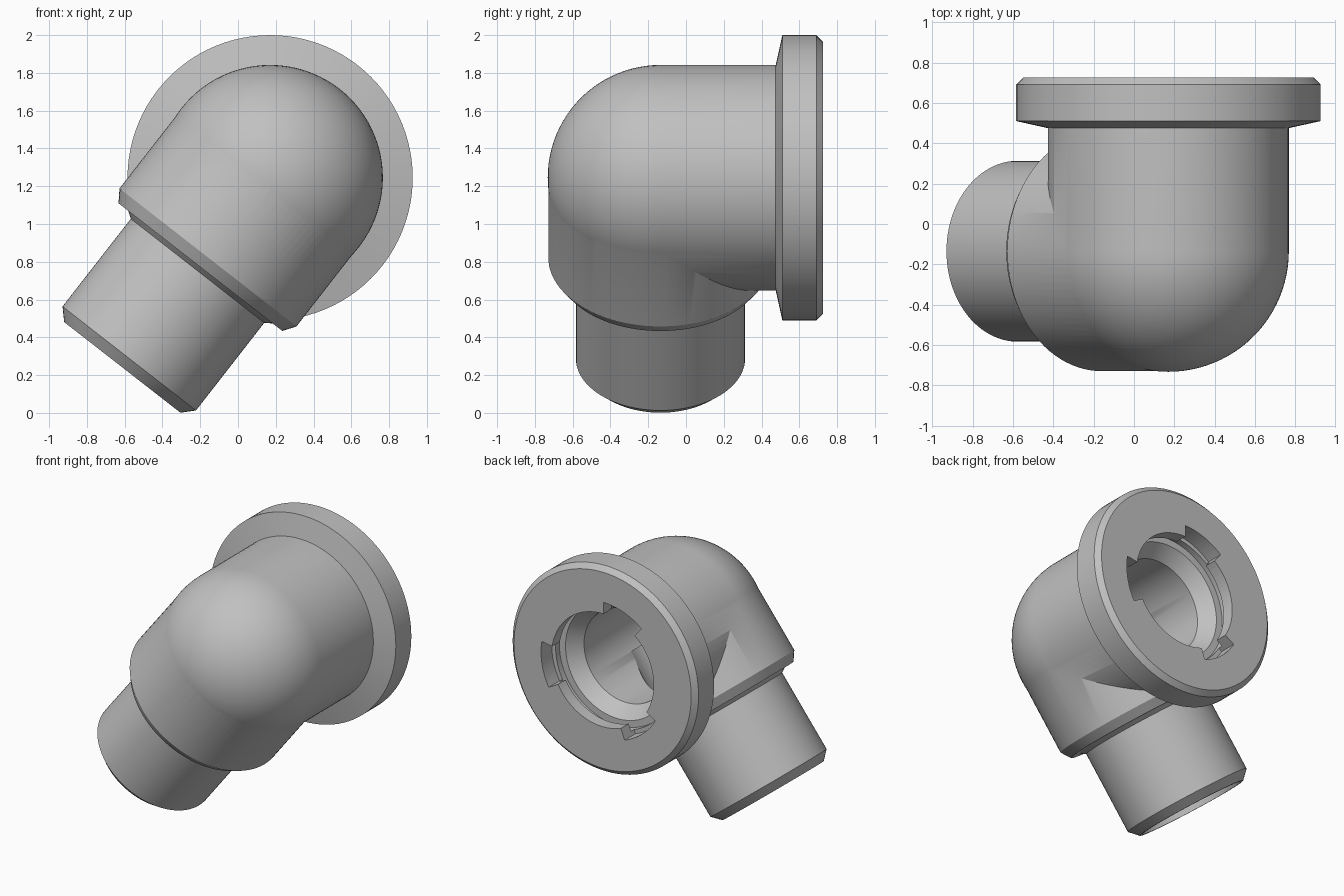
import bpy, bmesh, math
from mathutils import Vector, Matrix

cube = bpy.data.objects.get("Cube")
if cube:
    bpy.data.objects.remove(cube, do_unlink=True)

CENTRE = Vector((0.17, -0.135, 1.245))      # where both pipe axes meet
BACK = Vector((0, 1, 0))
DOWN = Vector((-0.615, 0, -0.789)).normalized()
RADIUS = 0.597
STEPS = 96

grey = bpy.data.materials.new("plain_grey")
grey.use_nodes = True
colour = (0.53, 0.53, 0.53, 1)
grey.diffuse_color = colour
grey.node_tree.nodes["Principled BSDF"].inputs["Base Color"].default_value = colour


def finish(bm, name, matrix):
    """Turn a bmesh into a placed object with outward normals."""
    bmesh.ops.remove_doubles(bm, verts=bm.verts, dist=1e-5)
    bmesh.ops.recalc_face_normals(bm, faces=bm.faces)
    bm.transform(matrix)
    mesh = bpy.data.meshes.new(name)
    bm.to_mesh(mesh)
    bm.free()
    mesh.materials.append(grey)
    obj = bpy.data.objects.new(name, mesh)
    bpy.context.collection.objects.link(obj)
    return obj


def lathe(name, profile, axis):
    """Revolve (radius, distance) points about an axis through the centre."""
    bm = bmesh.new()
    verts = [bm.verts.new((r, 0, h)) for r, h in profile]
    edges = [bm.edges.new(pair) for pair in zip(verts, verts[1:])]
    bmesh.ops.spin(bm, geom=verts + edges, cent=(0, 0, 0), axis=(0, 0, 1),
                   angle=math.tau, steps=STEPS, use_duplicate=False)
    turn = axis.to_track_quat('Z', 'Y').to_matrix().to_4x4()
    return finish(bm, name, Matrix.Translation(CENTRE) @ turn)


def dome(radius, count=24):
    """Quarter-circle profile from the pole to the equator."""
    angles = [i / count * math.pi / 2 for i in range(count + 1)]
    return [(radius * math.sin(a) if i else 0, -radius * math.cos(a))
            for i, a in enumerate(angles[:-1])] + [(radius, 0)]


def notch(name, middle, width=38, inner=0.3, outer=0.5, near=0.735, far=0.95):
    """Ring-sector cutter for one key slot in the flange face."""
    bm = bmesh.new()
    sweep = [math.radians(middle - width / 2 + width * i / 12) for i in range(13)]
    ring = [(outer, a) for a in sweep] + [(inner, a) for a in reversed(sweep)]
    face = bm.faces.new([bm.verts.new((r * math.cos(a), near, r * math.sin(a)))
                         for r, a in ring])
    top = bmesh.ops.extrude_face_region(bm, geom=[face], use_keep_orig=True)["geom"]
    bmesh.ops.translate(bm, vec=(0, far - near, 0),
                        verts=[v for v in top if isinstance(v, bmesh.types.BMVert)])
    return finish(bm, name, Matrix.Translation(CENTRE))


def combine(target, tool, operation):
    mod = target.modifiers.new(operation.lower(), 'BOOLEAN')
    mod.operation = operation
    mod.solver = 'EXACT'
    mod.object = tool
    bpy.context.view_layer.objects.active = target
    bpy.ops.object.modifier_apply(modifier=mod.name)
    bpy.data.objects.remove(tool, do_unlink=True)


# Domed main pipe with its chamfered flange
elbow = lathe("elbow_fitting", dome(RADIUS) + [
    (RADIUS, 0.61), (0.755, 0.645), (0.755, 0.825), (0.72, 0.86), (0, 0.86)], BACK)

# Slanted branch with a collar and a narrower spout
branch = lathe("branch_pipe", [
    (0, 0), (0.594, 0), (0.594, 0.535), (0.55, 0.6), (0.485, 0.6), (0.448, 0.625),
    (0.448, 1.213), (0.39, 1.273), (0, 1.273)], DOWN)
combine(elbow, branch, 'UNION')

# Main bore: conical seat, locking groove and lip
main_bore = lathe("main_bore", dome(0.34, 12) + [
    (0.34, 0.59), (0.42, 0.69), (0.47, 0.69), (0.47, 0.77), (0.415, 0.77),
    (0.415, 0.95), (0, 0.95)], BACK)
combine(elbow, main_bore, 'DIFFERENCE')

# Spout bore
spout_bore = lathe("spout_bore", [(0, 0), (0.37, 0), (0.37, 1.4), (0, 1.4)], DOWN)
combine(elbow, spout_bore, 'DIFFERENCE')

# Three key slots around the lip
for angle in (110, 230, 350):
    combine(elbow, notch("key_slot", angle), 'DIFFERENCE')

# Smooth pipes with crisp edges
bpy.ops.object.select_all(action='DESELECT')
elbow.select_set(True)
bpy.context.view_layer.objects.active = elbow
bpy.ops.object.shade_smooth_by_angle(angle=math.radians(25))
